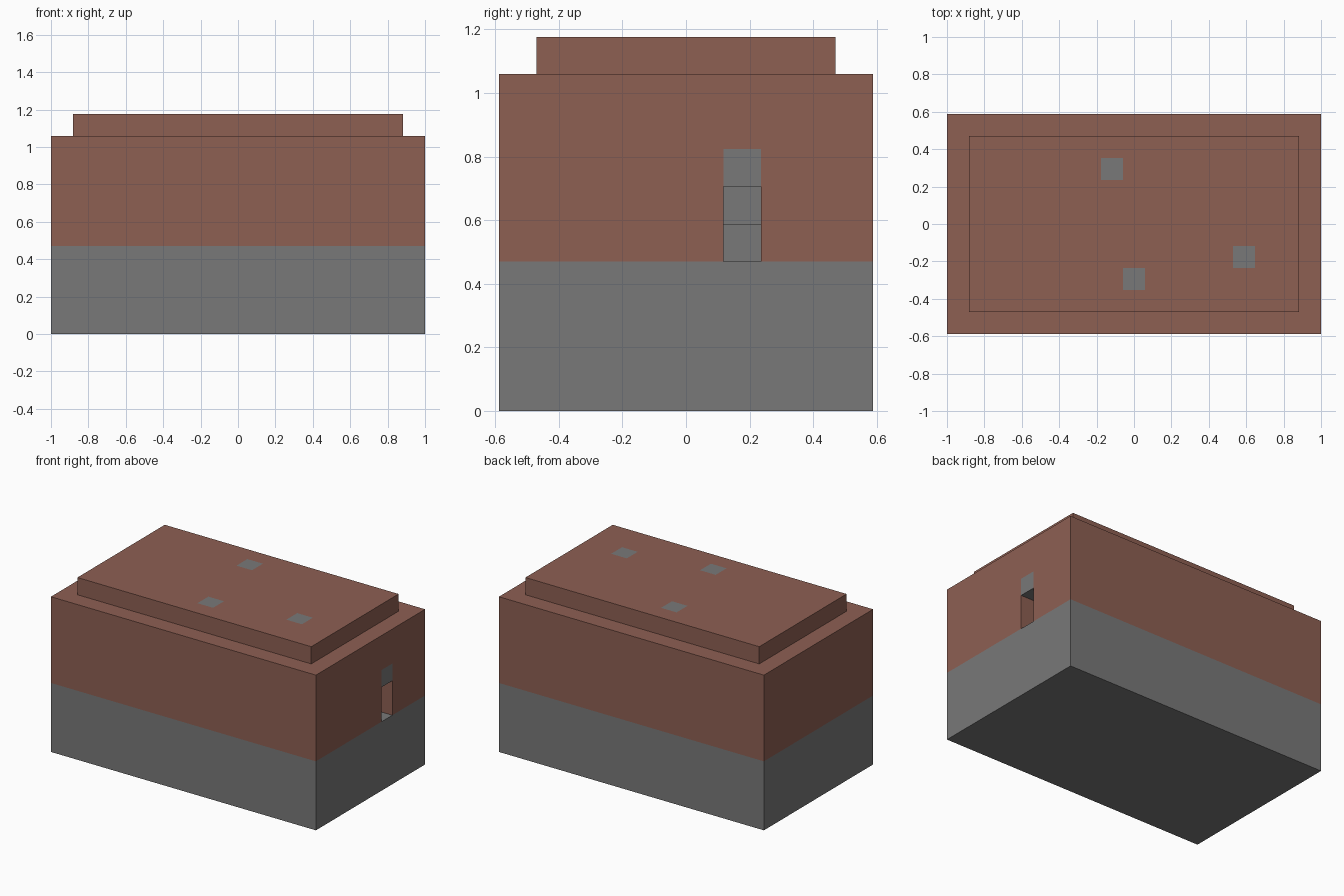
import bpy
import bmesh
from mathutils import Vector

U = 2 / 17  # one block

default = bpy.data.objects.get("Cube")
if default:
    bpy.data.objects.remove(default, do_unlink=True)


def make_material(name, rgb):
    mat = bpy.data.materials.new(name)
    mat.use_nodes = True
    mat.diffuse_color = (*rgb, 1)
    mat.node_tree.nodes["Principled BSDF"].inputs["Base Color"].default_value = (*rgb, 1)
    return mat


BRICK = make_material("red_brick", (0.27, 0.115, 0.086))
STONE = make_material("grey_stone", (0.19, 0.19, 0.19))


def box(name, low, high, *materials):
    """Box between two corners given in blocks."""
    low, high = Vector(low) * U, Vector(high) * U
    bm = bmesh.new()
    bmesh.ops.create_cube(bm, size=1)
    bmesh.ops.scale(bm, vec=high - low, verts=bm.verts)
    bmesh.ops.translate(bm, vec=(low + high) / 2, verts=bm.verts)
    mesh = bpy.data.meshes.new(name)
    bm.to_mesh(mesh)
    bm.free()
    for mat in materials:
        mesh.materials.append(mat)
    obj = bpy.data.objects.new(name, mesh)
    bpy.context.collection.objects.link(obj)
    return obj


# Stone base and brick walls
box("stone_base", (-8.5, -5, 0), (8.5, 5, 4), STONE)
walls = box("brick_walls", (-8.5, -5, 4), (8.5, 5, 9), BRICK)

# Doorway passage cut into the +x end
cutter = box("doorway_cutter", (5.5, 1, 3), (9.5, 2, 7), BRICK)
cutter.hide_render = True
cut = walls.modifiers.new("doorway", "BOOLEAN")
cut.operation = "DIFFERENCE"
cut.solver = "EXACT"
cut.object = cutter
bpy.context.view_layer.objects.active = walls
bpy.ops.object.modifier_apply(modifier=cut.name)
bpy.data.objects.remove(cutter, do_unlink=True)

# Stone lintel and steps inside the doorway
box("doorway_lintel", (5.5, 1, 6), (8.5, 2, 7), STONE)
box("lower_step", (5.5, 1, 4), (7.5, 2, 5), STONE)
box("upper_step", (5.5, 1, 5), (6.5, 2, 6), STONE)

# Raised roof with three stone blocks set flush into its top
roof = box("raised_roof", (-7.5, -4, 9), (7.5, 4, 10), BRICK, STONE)
patches = [(-1, 2.5), (0, -2.5), (5, -1.5)]
bm = bmesh.new()
bm.from_mesh(roof.data)
cuts = {(axis, p[axis] + side) for p in patches for axis in (0, 1) for side in (-0.5, 0.5)}
for axis, where in sorted(cuts):
    normal = Vector((axis == 0, axis == 1, 0))
    bmesh.ops.bisect_plane(bm, geom=bm.verts[:] + bm.edges[:] + bm.faces[:],
                           plane_co=normal * where * U, plane_no=normal)
bm.normal_update()
for face in bm.faces:
    c = face.calc_center_median() / U
    inside = any(abs(c.x - x) < 0.5 and abs(c.y - y) < 0.5 for x, y in patches)
    face.material_index = int(inside and face.normal.z > 0.5)
bm.to_mesh(roof.data)
bm.free()
